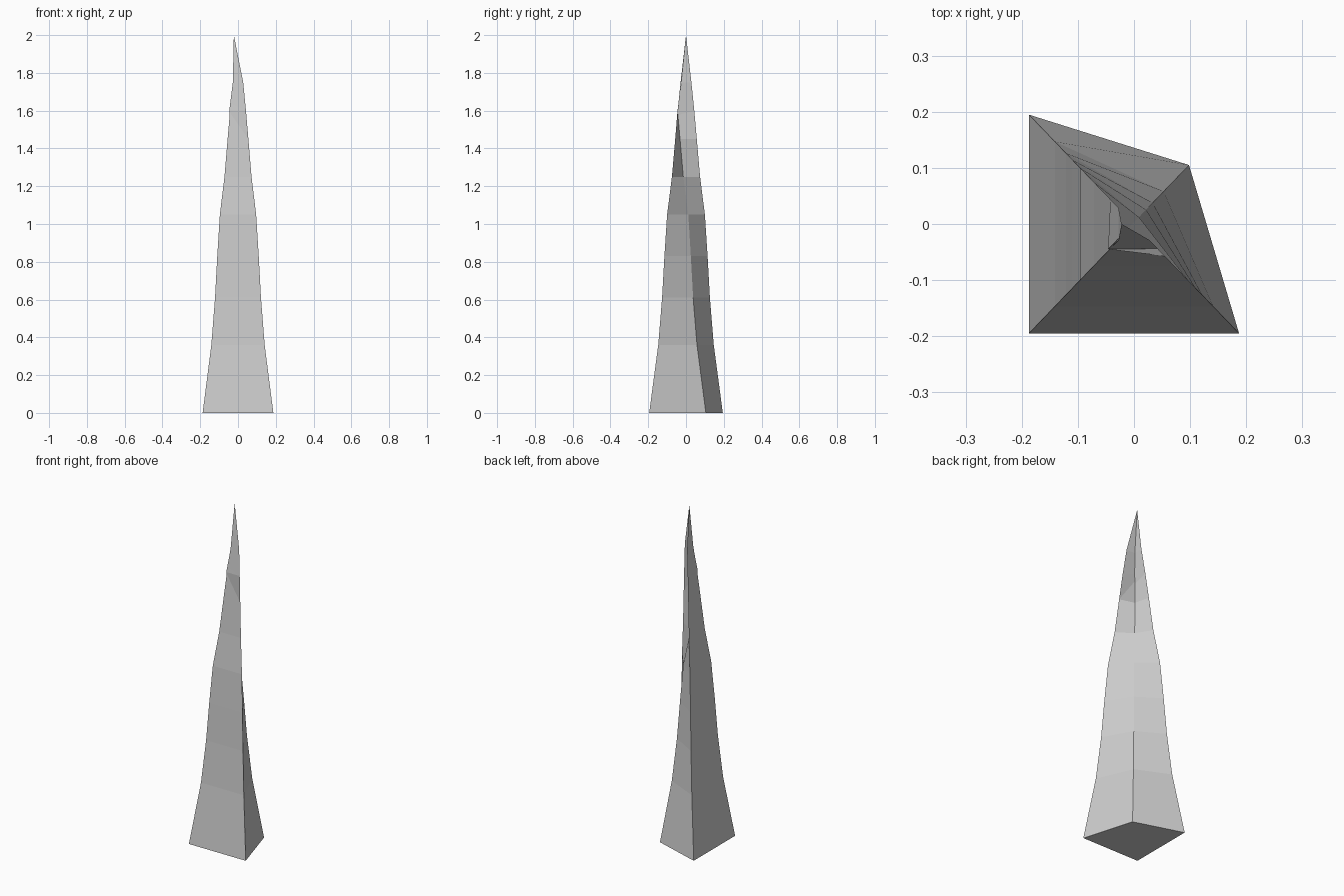
import bpy, bmesh

if "Cube" in bpy.data.objects:
    bpy.data.objects.remove(bpy.data.objects["Cube"])

# Height, half width, and position of the chipped back-right corner along its diagonal
LEVELS = [
    (0.00, 0.191, 0.100),
    (0.36, 0.144, 0.054),
    (0.61, 0.124, 0.034),
    (0.83, 0.112, 0.022),
    (1.05, 0.098, 0.009),
    (1.25, 0.073, -0.017),
    (1.45, 0.056, -0.034),
    (1.60, 0.043, -0.047),
    (1.75, 0.028, -0.028),
]
SX, SY = 0.98, 1.02
TIP = (-0.022, 0.0, 2.0)

bm = bmesh.new()

# Stacked four-sided rings
rings = []
for z, s, c in LEVELS:
    corners = [(-s, -s), (s, -s), (c, c + 0.003), (-s, s)]
    rings.append([bm.verts.new((x * SX, y * SY, z)) for x, y in corners])

# Base, side bands and pointed tip
bm.faces.new(reversed(rings[0]))
for low, high in zip(rings, rings[1:]):
    for i in range(4):
        j = (i + 1) % 4
        bm.faces.new((low[i], low[j], high[j], high[i]))
tip = bm.verts.new(TIP)
for i in range(4):
    bm.faces.new((rings[-1][i], rings[-1][(i + 1) % 4], tip))

mesh = bpy.data.meshes.new("stone_spike")
bm.to_mesh(mesh)
bm.free()
spike = bpy.data.objects.new("stone_spike", mesh)
bpy.context.collection.objects.link(spike)
